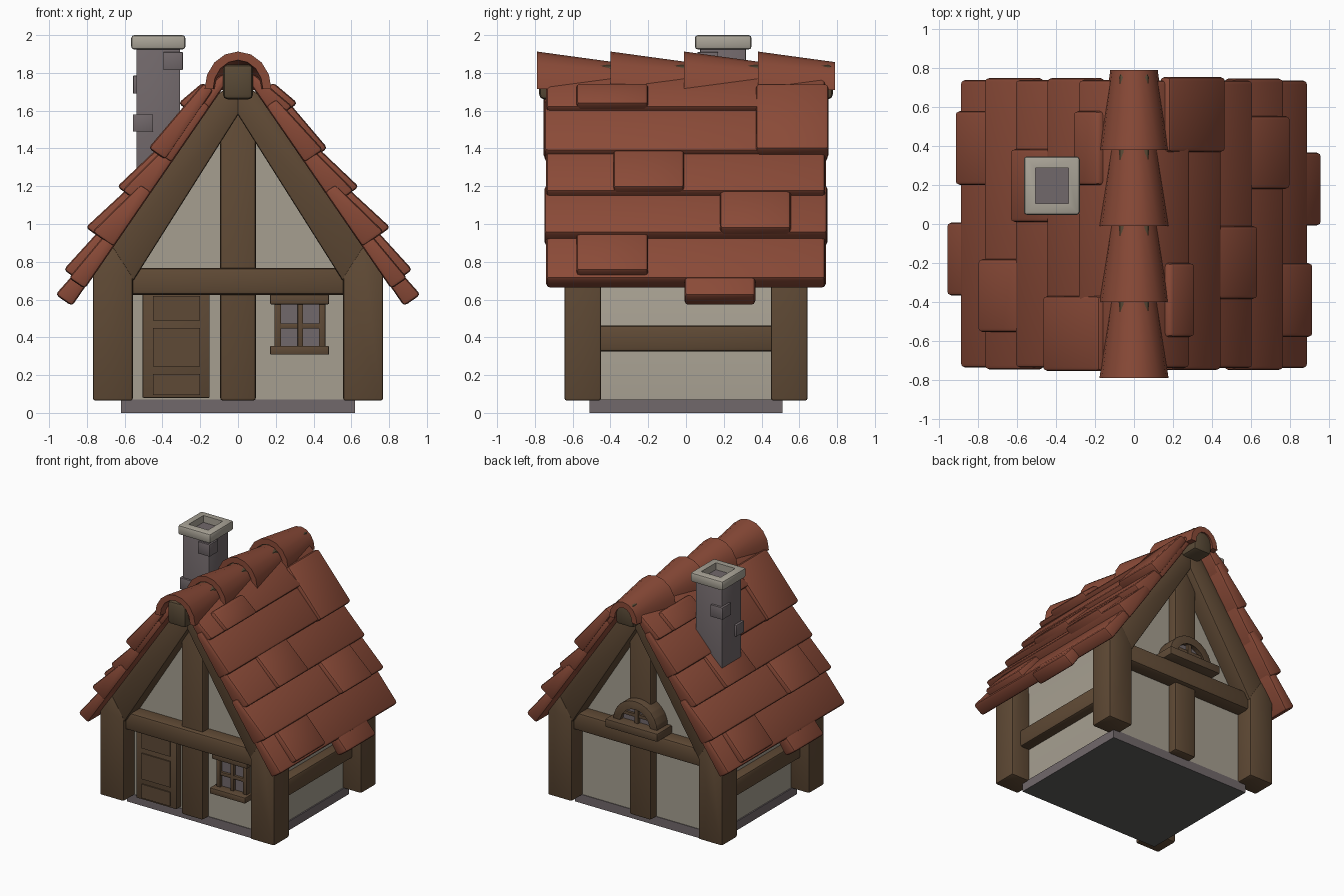
import bpy, bmesh, math
from mathutils import Vector

if "Cube" in bpy.data.objects:
    bpy.data.objects.remove(bpy.data.objects["Cube"])


def material(name, rgb):
    m = bpy.data.materials.new(name)
    m.diffuse_color = (*rgb, 1)
    m.use_nodes = True
    m.node_tree.nodes["Principled BSDF"].inputs["Base Color"].default_value = m.diffuse_color
    return m


ROOF = material("red roof tile", (0.255, 0.069, 0.039))
WALL = material("plaster", (0.38, 0.345, 0.28))
WOOD = material("timber", (0.117, 0.069, 0.036))
DOOR = material("dark wood", (0.113, 0.068, 0.037))
RIDGE = material("ridge timber", (0.10, 0.068, 0.037))
STONE = material("grey stone", (0.165, 0.138, 0.145))
CAP = material("pale stone", (0.40, 0.37, 0.31))
UNDER = material("dark underside", (0.11, 0.11, 0.107))


def finish(bm, name, mats, bevel=0.0, segments=2):
    if bevel:
        bmesh.ops.bevel(bm, geom=bm.edges[:], offset=bevel, segments=segments,
                        profile=0.5, affect='EDGES', clamp_overlap=True)
    bmesh.ops.recalc_face_normals(bm, faces=bm.faces[:])
    me = bpy.data.meshes.new(name)
    bm.to_mesh(me)
    bm.free()
    ob = bpy.data.objects.new(name, me)
    bpy.context.collection.objects.link(ob)
    for m in mats:
        me.materials.append(m)
    bpy.ops.object.select_all(action='DESELECT')
    ob.select_set(True)
    bpy.context.view_layer.objects.active = ob
    bpy.ops.object.shade_smooth_by_angle(angle=math.radians(40))
    return ob


def prism(name, pts, y0, y1, mat, bevel=0.0, s=1):
    """Extrude an x-z outline along y; s=-1 turns it half round about z."""
    bm = bmesh.new()
    a = [bm.verts.new((s * x, s * y0, z)) for x, z in pts]
    b = [bm.verts.new((s * x, s * y1, z)) for x, z in pts]
    bm.faces.new(a)
    bm.faces.new(b[::-1])
    for i in range(len(pts)):
        j = (i + 1) % len(pts)
        bm.faces.new((a[i], b[i], b[j], a[j]))
    return finish(bm, name, [mat], bevel)


def box(name, x0, x1, y0, y1, z0, z1, mat, bevel=0.0, s=1):
    return prism(name, [(x0, z0), (x1, z0), (x1, z1), (x0, z1)], y0, y1, mat, bevel, s)


# stone base with dark underside
base = box("base", -0.62, 0.62, -0.51, 0.51, 0, 0.07, STONE)
base.data.materials.append(UNDER)
for p in base.data.polygons:
    if p.normal.z < -0.5:
        p.material_index = 1

# plaster body
prism("walls", [(-0.61, 0.065), (0.61, 0.065), (0.61, 0.95), (0, 1.74), (-0.61, 0.95)],
      -0.505, 0.505, WALL)

# timber frame, same on both gables and both sides
leg = [(0.557, 0.065), (0.768, 0.065), (0.768, 0.76), (0.66, 0.88), (0.557, 0.72)]
rafter = [(0.557, 0.695), (0.74, 0.78), (0.12, 1.68), (0, 1.76), (-0.005, 1.585)]
for s, side in ((-1, "back"), (1, "front")):
    for m in (1, -1):
        prism(side + "_corner_post", [(m * x, z) for x, z in leg], -0.643, -0.45, WOOD, 0.012, s)
        prism(side + "_rafter", [(m * x, z) for x, z in rafter], -0.638, -0.455, WOOD, 0.012, s)
    box(side + "_centre_post", -0.095, 0.095, -0.58, -0.47, 0.065, 1.64, WOOD, 0.015, s)
    box(side + "_cross_beam", -0.6, 0.6, -0.615, -0.47, 0.625, 0.768, WOOD, 0.02, s)
    box("side_beam", 0.57, 0.69, -0.48, 0.48, 0.325, 0.462, WOOD, 0.018, s)
box("ridge_beam", -0.08, 0.08, -0.777, 0.777, 1.66, 1.845, RIDGE, 0.025)

# roof: coordinates t down the slope and h above its underside
A, U, N = Vector((0.10, 1.69)), Vector((0.567, -0.824)), Vector((0.824, 0.567))


def slab(name, t0, h0, t1, h1, y0, y1, s, low=0.0):
    pts = [A + U * t + N * h for t, h in ((t0, low), (t1, low), (t1, h1), (t0, h0))]
    prism(name, [tuple(p) for p in pts], y0, y1, ROOF, 0.02, s)


rows = [(-0.10, 0.045, 0.165, 0.118), (0.08, 0.07, 0.445, 0.121), (0.36, 0.07, 0.715, 0.133),
        (0.63, 0.07, 0.985, 0.14), (0.90, 0.07, 1.255, 0.103)]
loose = [(0.0, 0.105, 0.165, 0.15, -0.58, -0.2), (0.0, 0.10, 0.45, 0.145, 0.37, 0.755),
         (0.40, 0.10, 0.713, 0.166, -0.385, -0.01), (0.67, 0.11, 0.985, 0.181, 0.18, 0.555),
         (0.94, 0.11, 1.235, 0.15, -0.58, -0.2), (1.08, 0.075, 1.368, 0.111, -0.008, 0.367)]
for s in (1, -1):
    for i, r in enumerate(rows):
        e = 0.75 if i % 2 else 0.74
        slab("roof_row", *r, -e, e - 0.003, s)
    for r in loose:
        slab("raised_tile", *r, s, 0.004 if r[2] > 1.3 else 0.035)

# ridge caps: tapered half barrels
for k in range(4):
    y = -0.79 + 0.39 * k
    bm = bmesh.new()
    rings = []
    for yy, rx, zc, rz in ((y, 0.177, 1.715, 0.198), (y + 0.41, 0.122, 1.71, 0.147)):
        ring = []
        for d, order in ((0, range(9)), (0.045, range(8, -1, -1))):
            for i in order:
                a = math.pi * i / 8
                ring.append(bm.verts.new(((rx - d) * math.cos(a), yy,
                                          zc + (rz - d) * math.sin(a))))
        rings.append(ring)
    for i in range(18):
        j = (i + 1) % 18
        bm.faces.new((rings[0][i], rings[0][j], rings[1][j], rings[1][i]))
    for ring in rings:
        for i in range(8):
            bm.faces.new((ring[i], ring[i + 1], ring[16 - i], ring[17 - i]))
    finish(bm, "ridge_tile", [ROOF])

# chimney shaft, protruding stones and hollow cap
cx, cy = -0.422, 0.197
box("chimney", -0.538, -0.306, 0.075, 0.318, 1.0, 1.94, STONE, 0.006)
for x0, x1, y0, y1, z0, z1 in ((-0.395, -0.292, 0.06, 0.17, 1.815, 1.91),
                               (-0.555, -0.45, 0.225, 0.335, 1.69, 1.785),
                               (-0.556, -0.45, 0.06, 0.16, 1.49, 1.58)):
    box("chimney_stone", x0, x1, y0, y1, z0, z1, STONE, 0.003)
bm = bmesh.new()
bmesh.ops.create_cube(bm, size=1)
for v in bm.verts:
    v.co = (cx + v.co.x * 0.287, cy + v.co.y * 0.30, 1.962 + v.co.z * 0.076)
bmesh.ops.bevel(bm, geom=bm.edges[:], offset=0.016, segments=2, profile=0.5, affect='EDGES')
top = max(bm.faces, key=lambda f: f.calc_center_median().z)
bmesh.ops.inset_region(bm, faces=[top], thickness=0.06)
hole = bmesh.ops.extrude_discrete_faces(bm, faces=[top])["faces"][0]
bmesh.ops.translate(bm, verts=hole.verts[:], vec=(0, 0, -0.055))
cap = finish(bm, "chimney_cap", [CAP, STONE])
for p in cap.data.polygons:
    if abs(p.center.x - cx) < 0.07 and abs(p.center.y - cy) < 0.077 and 1.93 < p.center.z < 1.99:
        p.material_index = 1

# front door with three panels
box("door", -0.505, -0.15, -0.56, -0.5, 0.08, 0.64, DOOR, 0.004)
for z0, z1 in ((0.095, 0.205), (0.245, 0.45), (0.49, 0.618)):
    box("door_panel", -0.45, -0.2, -0.569, -0.55, z0, z1, DOOR)

# front window
box("window_glass", 0.2, 0.455, -0.525, -0.5, 0.34, 0.59, STONE)
for x0, x1 in ((0.192, 0.228), (0.316, 0.344), (0.428, 0.462)):
    box("window_bar", x0, x1, -0.55, -0.5, 0.34, 0.59, DOOR, 0.004)
box("window_cross_bar", 0.2, 0.455, -0.545, -0.5, 0.446, 0.474, DOOR, 0.004)
box("window_lintel", 0.17, 0.482, -0.575, -0.5, 0.575, 0.628, DOOR, 0.006)
box("window_sill", 0.17, 0.482, -0.60, -0.5, 0.308, 0.355, DOOR, 0.006)


# arched back window above the beam
def arc(r):
    return [(r * math.cos(math.pi * i / 12), 0.815 + r * math.sin(math.pi * i / 12))
            for i in range(13)]


prism("arch_glass", arc(0.16), 0.5, 0.60, STONE)
prism("arch_frame", arc(0.195) + arc(0.135)[::-1], 0.5, 0.64, DOOR, 0.005)
box("arch_upright", -0.015, 0.015, 0.5, 0.625, 0.82, 0.96, DOOR)
box("arch_cross_bar", -0.14, 0.14, 0.5, 0.62, 0.875, 0.9, DOOR)
box("arch_sill", -0.23, 0.23, 0.5, 0.69, 0.765, 0.83, DOOR, 0.008)
